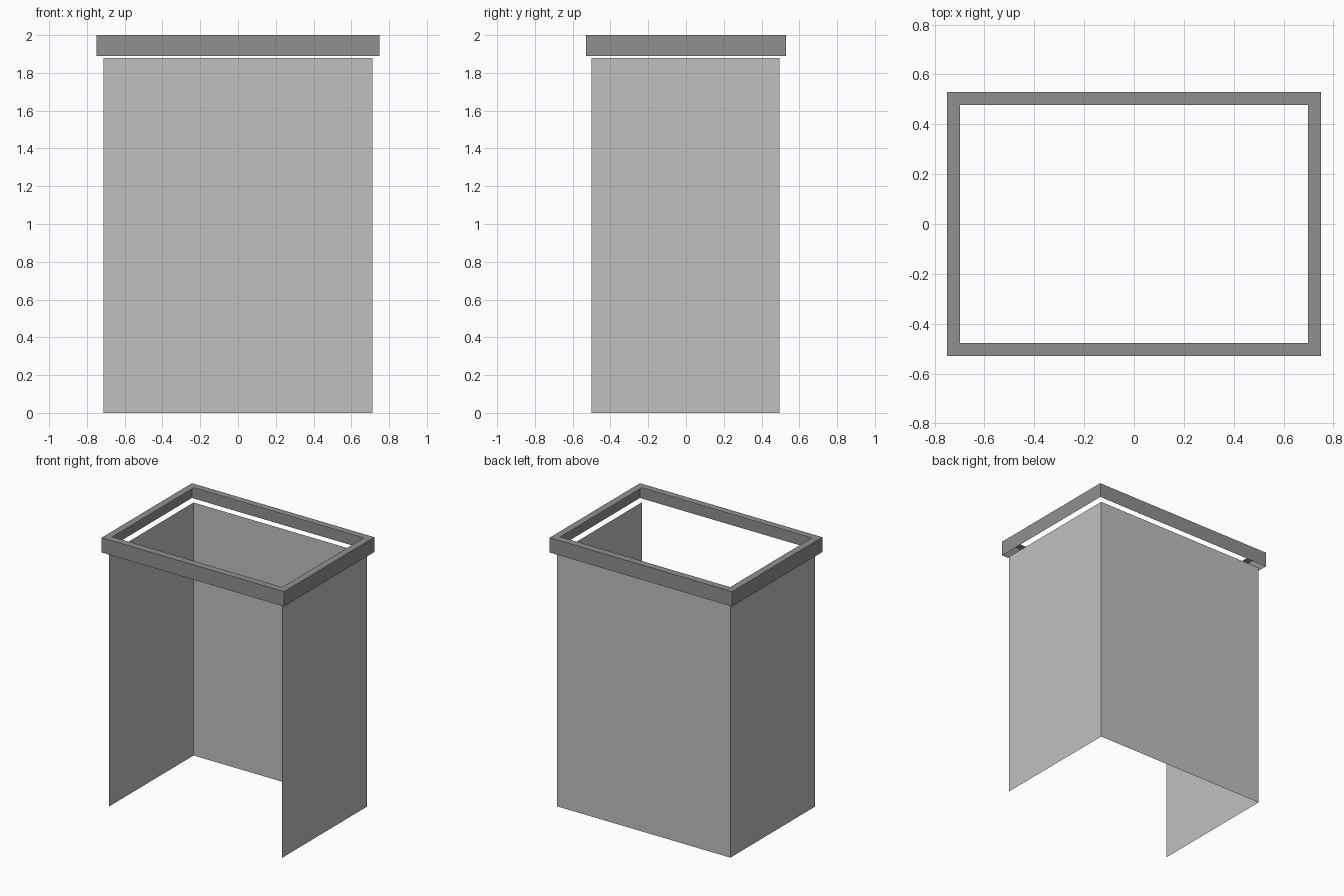
import bpy
import bmesh

cube = bpy.data.objects.get("Cube")
if cube:
    bpy.data.objects.remove(cube, do_unlink=True)


def make_material(name, value):
    mat = bpy.data.materials.new(name)
    mat.use_nodes = True
    colour = (value, value, value, 1)
    mat.diffuse_color = colour
    mat.node_tree.nodes["Principled BSDF"].inputs["Base Color"].default_value = colour
    return mat


def make_object(name, bm, mat):
    mesh = bpy.data.meshes.new(name)
    bm.to_mesh(mesh)
    bm.free()
    mesh.materials.append(mat)
    obj = bpy.data.objects.new(name, mesh)
    bpy.context.collection.objects.link(obj)
    return obj


def ring(bm, x, y, z):
    """Four corners of a rectangle centred on the origin."""
    return [bm.verts.new((sx * x, sy * y, z))
            for sx, sy in ((-1, -1), (1, -1), (1, 1), (-1, 1))]


def bridge(bm, low, high):
    for i in range(4):
        j = (i + 1) % 4
        bm.faces.new((low[i], low[j], high[j], high[i]))


light_grey = make_material("light grey", 0.53)
dark_grey = make_material("dark grey", 0.28)

# Thin sheet body: two sides and a back, open at the front
bm = bmesh.new()
path = [(0.712, -0.5), (0.712, 0.495), (-0.712, 0.495), (-0.712, -0.5)]
low = [bm.verts.new((x, y, 0)) for x, y in path]
high = [bm.verts.new((x, y, 1.88)) for x, y in path]
for i in range(3):
    bm.faces.new((low[i], low[i + 1], high[i + 1], high[i]))
make_object("body_panels", bm, light_grey)

# Rim: outer skirt folded over into a flat top flange
bm = bmesh.new()
skirt = ring(bm, 0.75, 0.53, 1.89)
edge = ring(bm, 0.75, 0.53, 2.0)
inner = ring(bm, 0.698, 0.478, 2.0)
bridge(bm, skirt, edge)
bridge(bm, edge, inner)
make_object("top_rim", bm, dark_grey)
